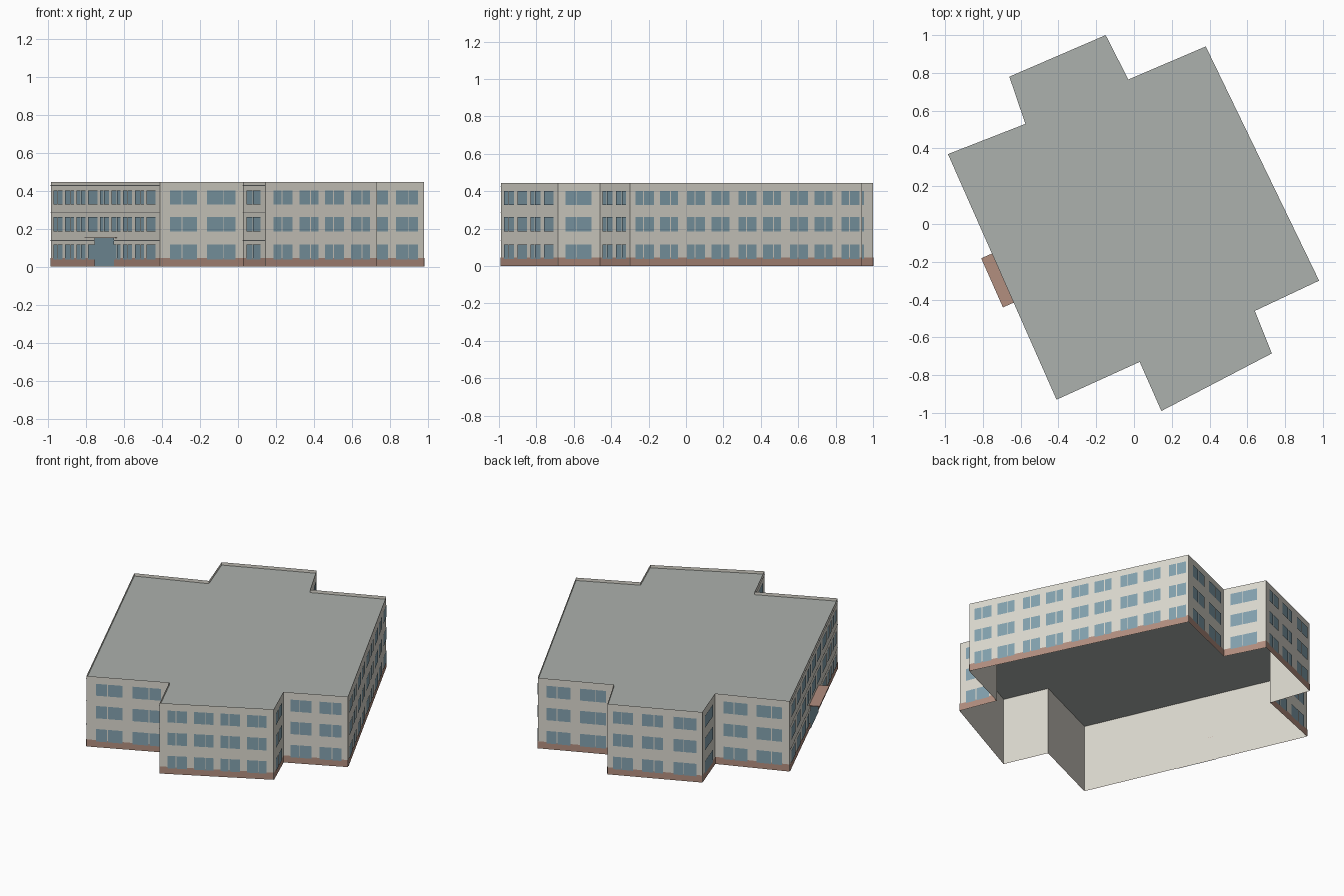
import bpy, bmesh
from mathutils import Vector

if "Cube" in bpy.data.objects:
    bpy.data.objects.remove(bpy.data.objects["Cube"])


def material(name, rgb):
    lin = [((c / 255 + 0.055) / 1.055) ** 2.4 for c in rgb] + [1]
    m = bpy.data.materials.new(name)
    m.use_nodes = True
    m.diffuse_color = lin
    b = m.node_tree.nodes["Principled BSDF"]
    b.inputs["Base Color"].default_value = lin
    b.inputs["Roughness"].default_value = 0.9
    return m


PLASTER = material("pale plaster", (219, 216, 206))
BRICK = material("brown brick", (178, 142, 127))
GLASS = material("blue glass", (131, 161, 174))
ROOF = material("grey roofing", (172, 177, 173))
TRIM = material("dark joint", (90, 92, 92))

# Footprint corners, counter-clockwise from the front left
PLAN = [Vector(p) for p in (
    (-.41, -.93), (.03, -.73), (.145, -.99), (.73, -.685), (.64, -.46), (.98, -.30),
    (.38, .94), (-.03, .765), (-.15, 1), (-.66, .78), (-.575, .53), (-.985, .37))]
TOP, ROOF_Z = .445, .427
EDGES = [(a, PLAN[(i + 1) % len(PLAN)]) for i, a in enumerate(PLAN)]


def make(name, polys, mat):
    bm = bmesh.new()
    for poly in polys:
        bm.faces.new([bm.verts.new(p) for p in poly])
    bmesh.ops.remove_doubles(bm, verts=bm.verts, dist=1e-5)
    me = bpy.data.meshes.new(name)
    bm.to_mesh(me)
    bm.free()
    me.materials.append(mat)
    ob = bpy.data.objects.new(name, me)
    bpy.context.collection.objects.link(ob)
    return ob


def panel(edge, f0, f1, z0, z1, out=0.0):
    """Upright rectangle on a wall, between two fractions of its length."""
    a, b = edge
    d = b - a
    n = Vector((d.y, -d.x)).normalized() * out
    p, q = a + d * f0 + n, a + d * f1 + n
    return [(p.x, p.y, z0), (q.x, q.y, z0), (q.x, q.y, z1), (p.x, p.y, z1)]


# Outer walls, open below, rising past the roof as a low parapet
make("outer_walls", [panel(e, 0, 1, 0, TOP) for e in EDGES], PLASTER)
make("flat_roof", [[(p.x, p.y, ROOF_Z) for p in PLAN]], ROOF)
make("brick_base", [panel(e, 0, 1, 0, .045, .002) for e in EDGES], BRICK)

# Window groups per wall as (centre, width) fractions
single = [(.48, .62)]
double = [(.275, .32), (.73, .34)]
triple = [(.165, .21), (.475, .22), (.82, .24)]
four = [(.155 + .232 * i, .17) for i in range(4)]
long_right = [(.0625 + .111 * i - .006 * (i % 2), .078) for i in range(9)]
long_left = [(.069 + .1067 * i, .083) for i in range(9)]
LAYOUT = [double, single, four, single, double, long_right,
          double, single, triple, single, double, long_left]
ROWS = [(.037, .116), (.184, .262), (.327, .402)]

panes = []
for edge, groups in zip(EDGES, LAYOUT):
    gap = .0025 / (edge[1] - edge[0]).length
    for k, (c, w) in enumerate(groups):
        split = c + w * (.08 if k % 2 else -.06)
        for z0, z1 in ROWS:
            panes.append(panel(edge, c - w / 2, split - gap, z0, z1, .004))
            panes.append(panel(edge, split + gap, c + w / 2, z0, z1, .004))
make("windows", panes, GLASS)

# Floor joints on the entrance wall and the short front return
joints = [panel(EDGES[i], 0, 1, z - .002, z + .002, .003)
          for i in (1, 11) for z in (.137, .284, .427)]
make("floor_joints", joints, TRIM)

# Glazed entrance with a thin canopy over it
entry = EDGES[11]
make("entrance_glass", [panel(entry, .41, .585, 0, .152, .006)], GLASS)
inner = panel(entry, .405, .605, .15, .154)
outer = panel(entry, .405, .605, .15, .154, .062)
sides = [[inner[i], inner[(i + 1) % 4], outer[(i + 1) % 4], outer[i]] for i in range(4)]
canopy = make("entrance_canopy", [inner[::-1], outer] + sides, BRICK)
bm = bmesh.new()
bm.from_mesh(canopy.data)
bmesh.ops.recalc_face_normals(bm, faces=bm.faces)
bm.to_mesh(canopy.data)
bm.free()
